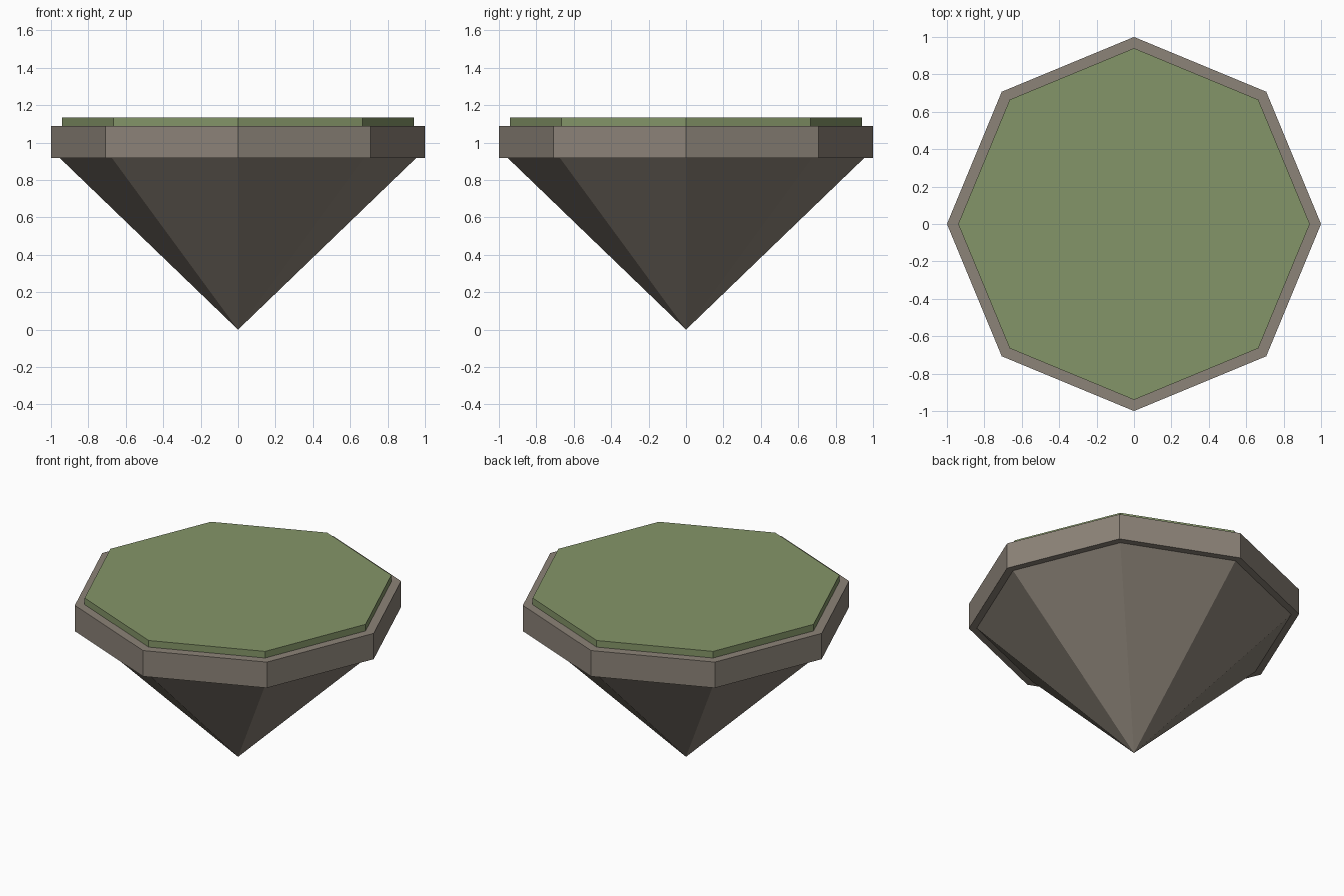
import bpy, math

if "Cube" in bpy.data.objects:
    bpy.data.objects.remove(bpy.data.objects["Cube"])

def material(name, rgb):
    # sRGB 0-255 to linear
    m = bpy.data.materials.new(name)
    lin = [((c / 255 + 0.055) / 1.055) ** 2.4 for c in rgb]
    m.diffuse_color = (*lin, 1)
    m.use_nodes = True
    m.node_tree.nodes["Principled BSDF"].inputs["Base Color"].default_value = m.diffuse_color
    return m

stone = material("grey brown stone", (140, 131, 120))
grass = material("moss green", (132, 149, 104))

def octagon(name, r_low, r_high, z0, z1, mat):
    # eight-sided solid with corners on the x and y axes
    bpy.ops.mesh.primitive_cone_add(vertices=8, radius1=r_low, radius2=r_high,
                                    depth=z1 - z0, location=(0, 0, (z0 + z1) / 2))
    ob = bpy.context.object
    ob.name = name
    ob.data.materials.append(mat)
    return ob

octagon("rock_point", 0, 0.953, 0, 0.918, stone)      # tapered underside
octagon("rock_rim", 1, 1, 0.918, 1.09, stone)         # stone slab
octagon("grass_top", 0.94, 0.94, 1.09, 1.134, grass)  # grass cap
